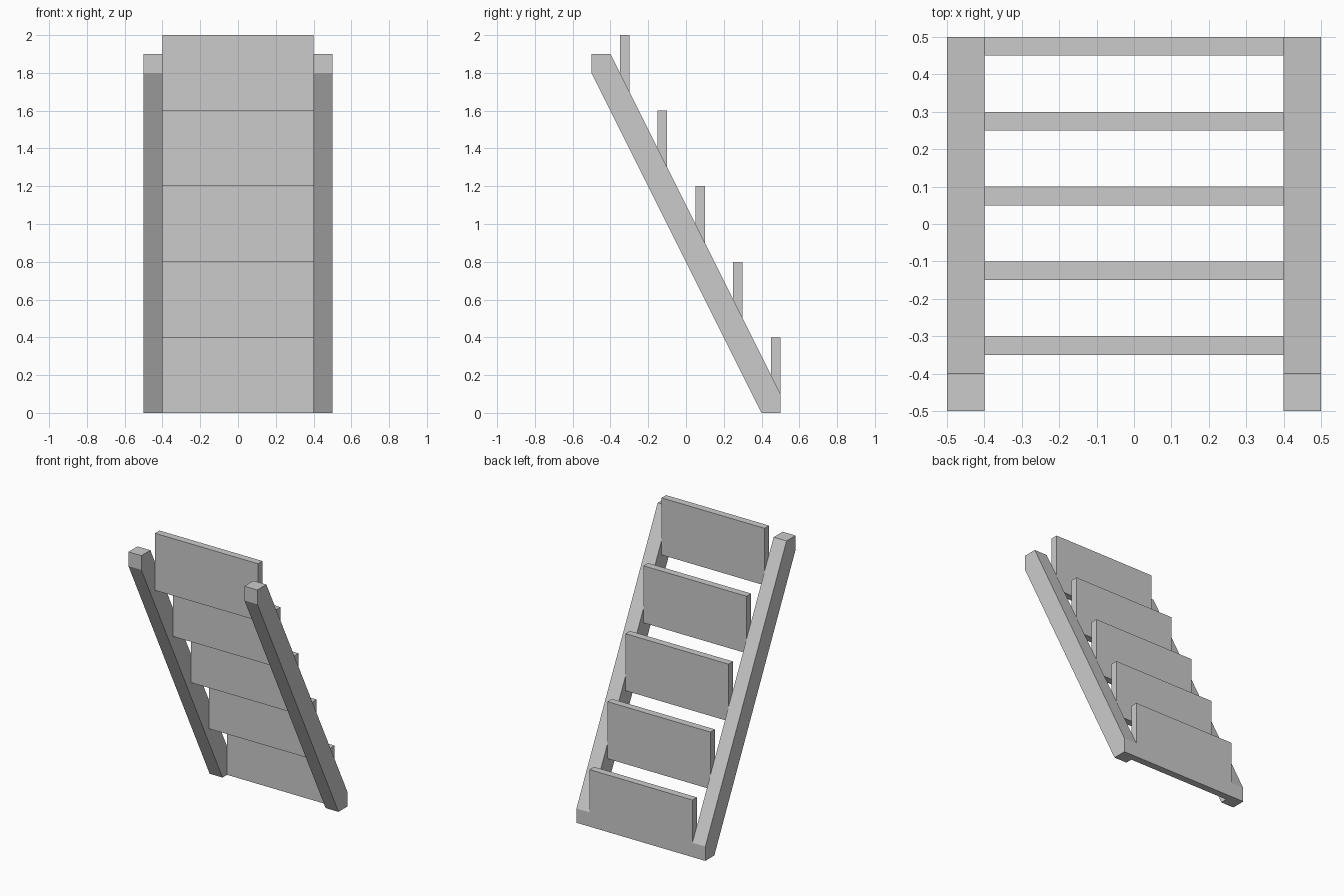
import bpy

if "Cube" in bpy.data.objects:
    bpy.data.objects.remove(bpy.data.objects["Cube"])


def prism(name, profile, x0, x1):
    """Extrude a (y, z) profile along x from x0 to x1."""
    n = len(profile)
    verts = [(x, y, z) for x in (x0, x1) for y, z in profile]
    faces = [tuple(reversed(range(n))), tuple(range(n, 2 * n))]
    faces += [(i, (i + 1) % n, n + (i + 1) % n, n + i) for i in range(n)]
    mesh = bpy.data.meshes.new(name)
    mesh.from_pydata(verts, [], faces)
    obj = bpy.data.objects.new(name, mesh)
    bpy.context.collection.objects.link(obj)
    return obj


# Sloping side rails, cut flat at floor and top (counter-clockwise in y, z)
rail = [(0.4, 0), (0.5, 0), (0.5, 0.1), (-0.4, 1.9), (-0.5, 1.9), (-0.5, 1.8)]
prism("left_rail", rail, -0.5, -0.4)
prism("right_rail", rail, 0.4, 0.5)

# Five upright boards stepping up between the rails
for i in range(5):
    y, z = 0.5 - 0.2 * i, 0.4 * i
    board = [(y - 0.05, z), (y, z), (y, z + 0.4), (y - 0.05, z + 0.4)]
    prism(f"step_board_{i + 1}", board, -0.4, 0.4)
